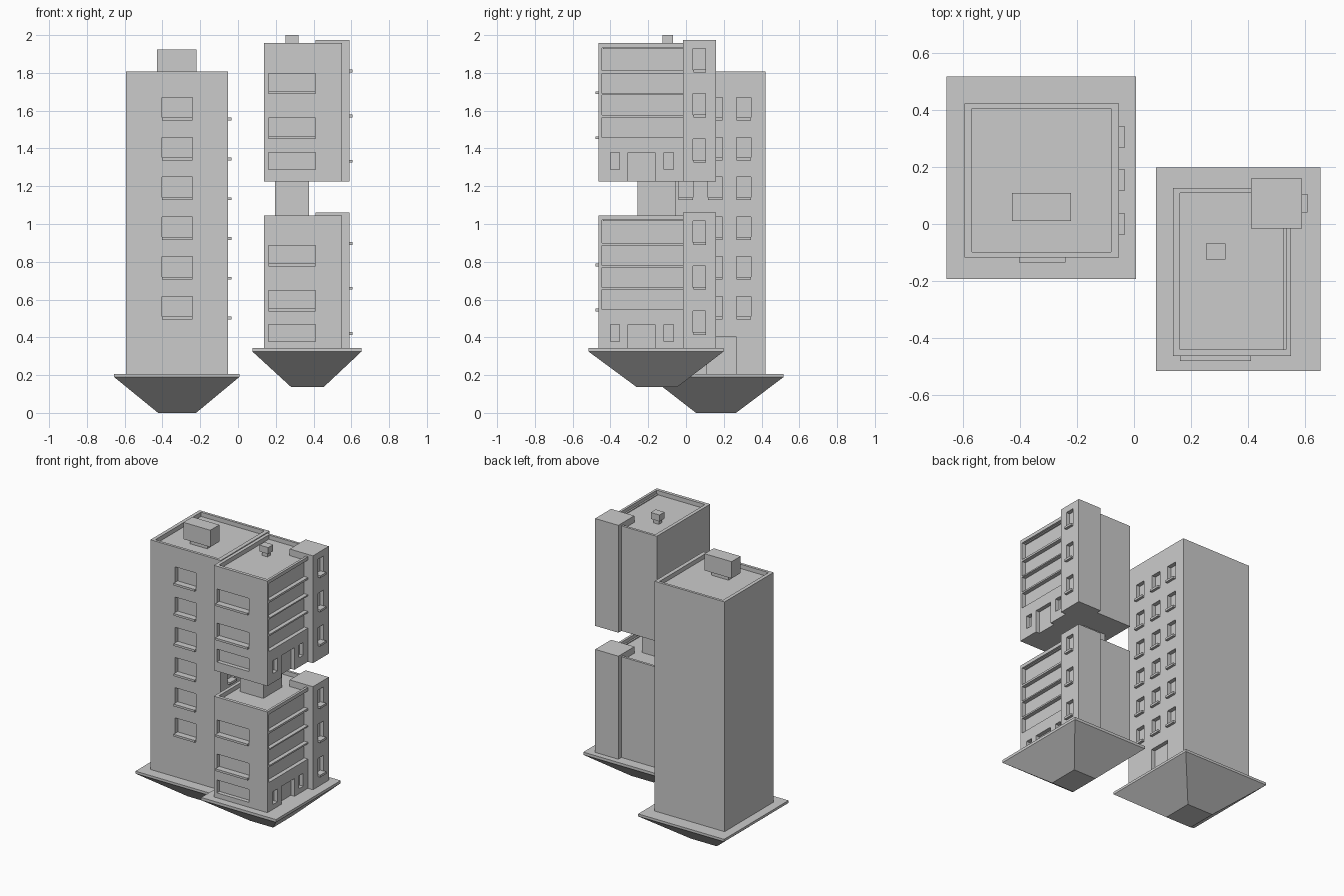
import bpy, bmesh

if "Cube" in bpy.data.objects:
    bpy.data.objects.remove(bpy.data.objects["Cube"])

grey = bpy.data.materials.new("plain_grey")
grey.diffuse_color = (0.6, 0.6, 0.6, 1)
grey.use_nodes = True
grey.node_tree.nodes["Principled BSDF"].inputs["Base Color"].default_value = grey.diffuse_color


def make(name, bm):
    bmesh.ops.recalc_face_normals(bm, faces=bm.faces)
    me = bpy.data.meshes.new(name)
    bm.to_mesh(me)
    bm.free()
    me.materials.append(grey)
    ob = bpy.data.objects.new(name, me)
    bpy.context.collection.objects.link(ob)
    return ob


def add_box(bm, x0, x1, y0, y1, z0, z1, bottom=None):
    """Box, or a taper when a smaller bottom rectangle is given."""
    b = bottom or (x0, x1, y0, y1)
    lo = [bm.verts.new(p) for p in ((b[0], b[2], z0), (b[1], b[2], z0), (b[1], b[3], z0), (b[0], b[3], z0))]
    hi = [bm.verts.new(p) for p in ((x0, y0, z1), (x1, y0, z1), (x1, y1, z1), (x0, y1, z1))]
    bm.faces.new(lo[::-1])
    bm.faces.new(hi)
    for i in range(4):
        j = (i + 1) % 4
        bm.faces.new((lo[i], lo[j], hi[j], hi[i]))


def boxes(name, items):
    bm = bmesh.new()
    for it in items:
        add_box(bm, *it)
    return make(name, bm)


def block(name, dims, cuts):
    """Solid block with recesses cut out of it."""
    ob = boxes(name, [dims])
    cutter = boxes("cutter", cuts)
    cutter.hide_render = True
    mod = ob.modifiers.new("recesses", 'BOOLEAN')
    mod.operation = 'DIFFERENCE'
    mod.solver = 'EXACT'
    mod.object = cutter
    bpy.context.view_layer.objects.active = ob
    bpy.ops.object.modifier_apply(modifier=mod.name)
    bpy.data.objects.remove(cutter)


D = 0.028     # recess depth
S = 0.015     # sill thickness
OUT = 0.05    # how far cutters stick out


def front_cut(x0, x1, y, z0, z1):
    return (x0, x1, y - OUT, y + D, z0, z1)


def right_cut(y0, y1, x, z0, z1):
    return (x - D, x + OUT, y0, y1, z0, z1)


def front_sill(x0, x1, y, z0):
    return (x0, x1, y - 0.018, y + D - 0.002, z0, z0 + S)


def right_sill(y0, y1, x, z0):
    return (x - D + 0.002, x + 0.018, y0, y1, z0, z0 + S)


# ---- floating bases: thin slab over an inverted pyramid
boxes("tall_base_slab", [(-0.656, 0.007, -0.192, 0.517, 0.19, 0.207)])
boxes("tall_base_taper", [(-0.656, 0.007, -0.192, 0.517, 0, 0.19, (-0.423, -0.222, 0.053, 0.265))])
boxes("stacked_base_slab", [(0.077, 0.653, -0.515, 0.198, 0.324, 0.343)])
boxes("stacked_base_taper", [(0.077, 0.653, -0.515, 0.198, 0.138, 0.324, (0.28, 0.455, -0.263, -0.045))])

# ---- tall building
X0, X1, Y0, Y1, ZT = -0.593, -0.052, -0.117, 0.422, 1.808
cuts = [(-0.568, -0.08, -0.098, 0.404, ZT - 0.03, ZT + 0.1),
        right_cut(0.11, 0.265, X1, 0.15, 0.405)]
sills = []
for i in range(6):
    z = 0.495 + i * 0.2105
    cuts.append(front_cut(-0.402, -0.24, Y0, z + 0.012, z + 0.122))
    sills.append(front_sill(-0.402, -0.24, Y0, z))
    for y in (-0.039, 0.116, 0.267):
        cuts.append(right_cut(y, y + 0.077, X1, z + 0.012, z + 0.122))
        sills.append(right_sill(y, y + 0.077, X1, z))
block("tall_building", (X0, X1, Y0, Y1, 0.2, ZT), cuts)
boxes("tall_sills", sills)
boxes("tall_roof_box", [(-0.428, -0.22, 0.01, 0.109, 1.808, 1.925)])
boxes("tall_roof_box_stem", [(-0.39, -0.258, 0.03, 0.089, 1.77, 1.81)])

# ---- stacked building: two nearly identical sections
BX0, BX1, BY0, BY1 = 0.137, 0.55, -0.462, 0.126
TX = 0.589
for name, base, top in (("lower", 0.335, 1.045), ("upper", 1.225, 1.957)):
    cuts = [(0.161, 0.533, -0.439, 0.109, top - 0.03, top + 0.1)]
    sills = []
    # front windows, the lowest without a sill
    for dz in (0.27, 0.508):
        cuts.append(front_cut(0.161, 0.409, BY0, top - dz + 0.012, top - dz + 0.111))
        sills.append(front_sill(0.161, 0.409, BY0, top - dz))
    cuts.append(front_cut(0.161, 0.409, BY0, top - 0.668, top - 0.578))
    # long recessed bands on the right
    for a, b in ((0.145, 0.024), (0.265, 0.159), (0.381, 0.274), (0.498, 0.392)):
        cuts.append(right_cut(-0.444, -0.005, BX1, top - a, top - b))
    # door and small side windows
    cuts.append(right_cut(-0.307, -0.164, BX1, base - 0.05, top - 0.578))
    for y in (-0.4, -0.116):
        cuts.append(right_cut(y, y + 0.049, BX1, top - 0.668, top - 0.578))
    block(name + "_section", (BX0, BX1, BY0, BY1, base, top), cuts)
    # corner stair tower
    cuts = []
    for dz in (0.152, 0.39, 0.629):
        cuts.append(right_cut(0.037, 0.102, TX, top - dz + 0.009, top - dz + 0.123))
        sills.append(right_sill(0.04, 0.105, TX, top - dz - 0.003))
    block(name + "_stair_tower", (0.41, TX, -0.016, 0.159, base, top + 0.016), cuts)
    boxes(name + "_sills", sills)

# link between the sections, and the small roof vent
boxes("section_link", [(0.196, 0.376, -0.258, -0.053, 1.01, 1.23)])
boxes("roof_vent", [(0.252, 0.32, -0.124, -0.069, 1.955, 2.0)])
boxes("roof_vent_stem", [(0.265, 0.307, -0.113, -0.08, 1.92, 1.957)])
